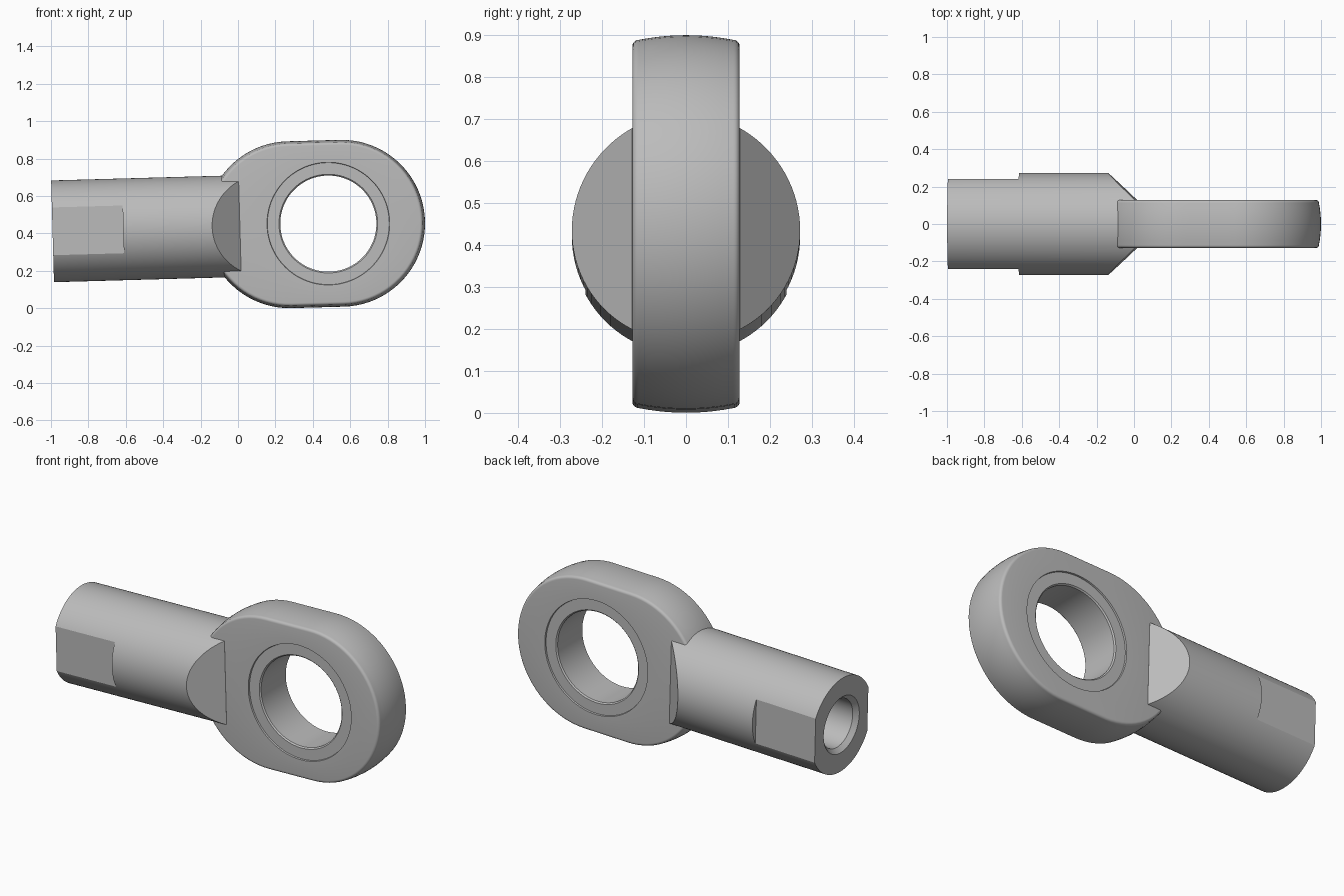
import bpy, bmesh
from math import sin, cos, pi, atan2, radians
from mathutils import Matrix, Vector

old = bpy.data.objects.get("Cube")
if old:
    bpy.data.objects.remove(old)

steel = bpy.data.materials.new("grey steel")
steel.use_nodes = True
GREY = (0.5, 0.5, 0.5, 1)
steel.diffuse_color = GREY
steel.node_tree.nodes["Principled BSDF"].inputs["Base Color"].default_value = GREY

# Parts are built around the eye centre, then tilted slightly into place
PLACE = Matrix.Translation((0.483, 0, 0.452)) @ Matrix.Rotation(radians(-1.6), 4, 'Y')


def skin(name, loops, wrap):
    """Bridge equal-length point loops; wrap joins the last loop to the first."""
    bm = bmesh.new()
    rows = [[bm.verts.new(p) for p in loop] for loop in loops]
    n = len(rows[0])
    pairs = list(zip(rows, rows[1:] + rows[:1])) if wrap else list(zip(rows, rows[1:]))
    for a, b in pairs:
        for i in range(n):
            j = (i + 1) % n
            bm.faces.new((a[i], a[j], b[j], b[i]))
    if not wrap:
        bm.faces.new(rows[0])
        bm.faces.new(rows[-1])
    bmesh.ops.recalc_face_normals(bm, faces=bm.faces)
    mesh = bpy.data.meshes.new(name)
    bm.to_mesh(mesh)
    bm.free()
    ob = bpy.data.objects.new(name, mesh)
    bpy.context.collection.objects.link(ob)
    mesh.materials.append(steel)
    return ob


def select(ob):
    bpy.ops.object.select_all(action='DESELECT')
    ob.select_set(True)
    bpy.context.view_layer.objects.active = ob


def cut(ob, outline, height=1.0):
    """Subtract a vertical prism with the given xy outline."""
    cutter = skin("cutter", [[(x, y, z) for x, y in outline] for z in (-height, height)], False)
    cutter.hide_render = True
    select(ob)
    mod = ob.modifiers.new("cut", 'BOOLEAN')
    mod.operation = 'DIFFERENCE'
    mod.solver = 'EXACT'
    mod.object = cutter
    bpy.ops.object.modifier_apply(modifier=mod.name)
    bpy.data.objects.remove(cutter)


def finish(ob):
    ob.matrix_world = PLACE
    select(ob)
    bpy.ops.object.shade_smooth_by_angle(angle=radians(25))


# Eye outline: two half circles joined by straight runs, as (centre x, dir x, dir z)
ARC, RUN, LEFT, RIGHT = 40, 8, -0.208, 0.071
outline = []
for start, c0, c1 in ((-pi / 2, RIGHT, LEFT), (pi / 2, LEFT, RIGHT)):
    for k in range(ARC + 1):
        a = start + pi * k / ARC
        outline.append((c0, cos(a), sin(a)))
    for k in range(1, RUN):
        outline.append((c0 + (c1 - c0) * k / RUN, 0, 1 if start < 0 else -1))


def oval(r, y):
    return [(c + r * u, y, r * w) for c, u, w in outline]


def bore(r, y):
    angles = [atan2(w * 0.446, c + u * 0.446) for c, u, w in outline]
    return [(r * cos(a), y, r * sin(a)) for a in angles]


# Eye: flat cheeks, rounded edges, crowned rim and a bore
HALF, FILLET, RIM = 0.128, 0.016, 0.446
loops = [bore(0.326, -HALF + 0.008), bore(0.328, -HALF)]
edge = []
for k in range(6):
    a = pi / 2 * k / 5
    edge.append((RIM - 0.011 - FILLET * (1 - sin(a)), HALF - FILLET * (1 - cos(a))))
loops += [oval(r, -y) for r, y in edge]
for k in range(1, 10):
    t = -1 + k / 5
    loops.append(oval(RIM - 0.011 * t * t, t * (HALF - FILLET)))
loops += [oval(r, y) for r, y in reversed(edge)]
loops += [bore(0.328, HALF), bore(0.326, HALF - 0.008)]
finish(skin("eye_head", loops, True))

# Bushing set just below the cheeks, with softened bore edges
side = [(0.327, 0.119), (0.264, 0.119), (0.257, 0.112)]
section = [(r, -y) for r, y in side] + [(r, y) for r, y in reversed(side)]
SEG = 96
ring = [2 * pi * k / SEG for k in range(SEG)]
finish(skin("bushing", [[(r * cos(a), y, r * sin(a)) for a in ring] for r, y in section], True))

# Shank: round bar with a countersunk blind hole in its free end
END, TIP, R = -1.475, -0.473, 0.272
profile = [(TIP, R), (END, R), (END, 0.162), (END + 0.025, 0.138), (END + 0.8, 0.138)]
shank = skin("shank", [[(x, r * cos(a), r * sin(a)) for a in ring] for x, r in profile], False)
for s in (1, -1):
    # spanner flat
    cut(shank, [(END - 0.1, s * 0.24), (-1.097, s * 0.24), (-1.097, s * 0.4), (END - 0.1, s * 0.4)])
    # sloping shoulder beside the eye
    cut(shank, [(-0.725, s * 0.372), (-0.42, s * 0.077), (-0.42, s * 0.372)])
finish(shank)
